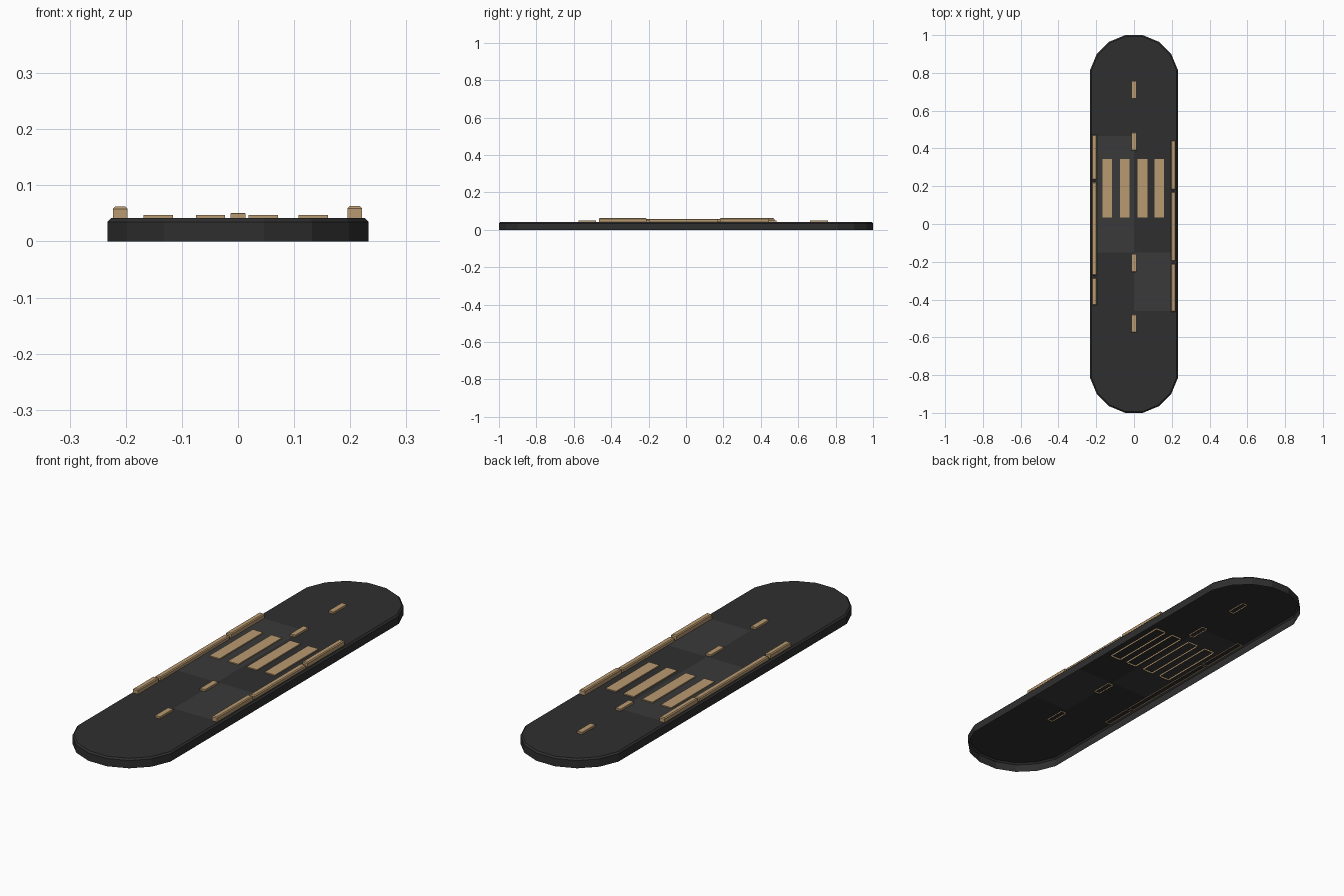
import bpy, bmesh, math

if "Cube" in bpy.data.objects:
    bpy.data.objects.remove(bpy.data.objects["Cube"])


def material(name, rgb):
    m = bpy.data.materials.new(name)
    m.diffuse_color = (*rgb, 1)
    m.use_nodes = True
    m.node_tree.nodes["Principled BSDF"].inputs["Base Color"].default_value = m.diffuse_color
    return m


asphalt = material("asphalt", (0.028, 0.028, 0.028))
patch = material("patched_asphalt", (0.042, 0.042, 0.042))
paint = material("tan_paint", (0.48, 0.32, 0.16))


def finish(name, bm, mats):
    bmesh.ops.recalc_face_normals(bm, faces=bm.faces)
    # open shells: make sure the caps point up
    if max(bm.faces, key=lambda f: f.calc_center_median().z).normal.z < 0:
        bmesh.ops.reverse_faces(bm, faces=bm.faces)
    me = bpy.data.meshes.new(name)
    bm.to_mesh(me)
    bm.free()
    for m in mats:
        me.materials.append(m)
    ob = bpy.data.objects.new(name, me)
    bpy.context.collection.objects.link(ob)
    return ob


def shell(rings):
    """Loft rings of points upward and cap the top; the underside stays open."""
    bm = bmesh.new()
    loops = [[bm.verts.new(p) for p in r] for r in rings]
    n = len(loops[0])
    for a, b in zip(loops, loops[1:]):
        for i in range(n):
            j = (i + 1) % n
            bm.faces.new((a[i], a[j], b[j], b[i]))
    bm.faces.new(loops[-1])
    return bm


def road_ring(half_width, z):
    r = half_width / math.cos(math.pi / 16)
    pts = []
    for k in range(16):
        a = (k + 0.5) * math.pi / 8
        shift = 0.767 if k < 8 else -0.767
        pts.append((r * math.cos(a), r * math.sin(a) + shift, z))
    return pts


def box(name, x0, x1, y0, y1, z0, z1, bevel):
    def ring(d, z):
        return [(x0 + d, y0 + d, z), (x1 - d, y0 + d, z),
                (x1 - d, y1 - d, z), (x0 + d, y1 - d, z)]
    rings = [ring(0, z0), ring(0, z1 - bevel), ring(bevel, z1)]
    if bevel == 0:
        rings.pop()
    return finish(name, shell(rings), [paint])


# Road slab with chamfered rim and open underside
TOP = 0.042
bm = shell([road_ring(0.233, 0), road_ring(0.233, 0.035), road_ring(0.226, TOP)])

# Cut the deck so the lighter repair patches are part of the surface
cuts = [((x, 0, 0), (1, 0, 0)) for x in (-0.2, 0, 0.2)]
cuts += [((0, y, 0), (0, 1, 0)) for y in (-0.46, -0.15, 0.465)]
for co, no in cuts:
    top = [f for f in bm.faces if all(v.co.z > TOP - 1e-4 for v in f.verts)]
    edges = {e for f in top for e in f.edges}
    verts = {v for f in top for v in f.verts}
    bmesh.ops.bisect_plane(bm, geom=top + list(edges) + list(verts),
                           plane_co=co, plane_no=no)
for f in bm.faces:
    c = f.calc_center_median()
    if c.z > TOP - 1e-4:
        left = -0.2 < c.x < 0 and -0.15 < c.y < 0.465
        right = 0 < c.x < 0.2 and -0.46 < c.y < -0.15
        f.material_index = int(left or right)
finish("road_slab", bm, [asphalt, patch])

# Crossing stripes
for i, x in enumerate((-0.142, -0.049, 0.045, 0.134)):
    box(f"crossing_stripe_{i + 1}", x - 0.026, x + 0.026, 0.035, 0.345, 0.034, 0.047, 0)

# Centre dashes
for i, y in enumerate((-0.527, -0.206, 0.437, 0.711)):
    box(f"centre_dash_{i + 1}", -0.013, 0.013, y - 0.047, y + 0.047, 0.036, 0.051, 0.001)

# Kerb stones along both sides
kerbs = {
    "left": (-0.21, [(-0.43, -0.285, 0.062), (-0.272, 0.222, 0.058), (0.234, 0.472, 0.062)]),
    "right": (0.208, [(-0.465, -0.21, 0.063), (-0.197, 0.17, 0.058), (0.181, 0.443, 0.063)]),
}
for side, (x, stones) in kerbs.items():
    for i, (y0, y1, h) in enumerate(stones):
        box(f"{side}_kerb_{i + 1}", x - 0.013, x + 0.013, y0, y1, 0.037, h, 0.004)
